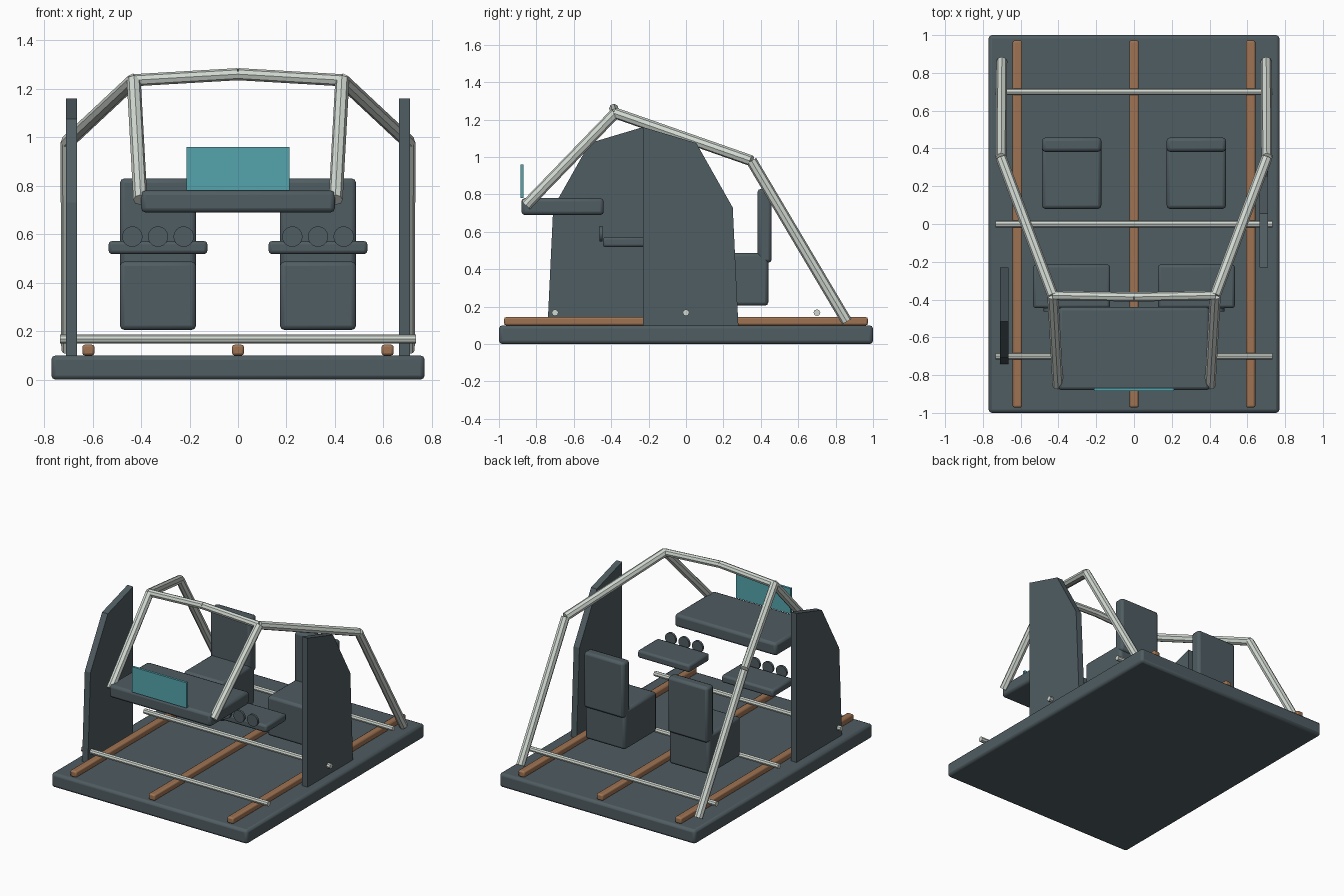
import bpy
import bmesh
import math
from mathutils import Vector

cube = bpy.data.objects.get("Cube")
if cube:
    bpy.data.objects.remove(cube, do_unlink=True)


def material(name, rgb):
    m = bpy.data.materials.new(name)
    m.use_nodes = True
    m.diffuse_color = (*rgb, 1)
    m.node_tree.nodes["Principled BSDF"].inputs["Base Color"].default_value = (*rgb, 1)
    return m


slate = material("slate", (0.08, 0.109, 0.122))
copper = material("copper", (0.342, 0.171, 0.084))
steel = material("pale_steel", (0.63, 0.68, 0.63))
teal = material("teal_glass", (0.089, 0.376, 0.418))


def add_object(name, bm, mat):
    bmesh.ops.recalc_face_normals(bm, faces=bm.faces)
    mesh = bpy.data.meshes.new(name)
    bm.to_mesh(mesh)
    bm.free()
    mesh.materials.append(mat)
    ob = bpy.data.objects.new(name, mesh)
    bpy.context.collection.objects.link(ob)
    return ob


def box(name, low, high, mat, bevel=0.0):
    """Box between two corners, with optional rounded edges."""
    low, high = Vector(low), Vector(high)
    bm = bmesh.new()
    bmesh.ops.create_cube(bm, size=1)
    bmesh.ops.scale(bm, vec=high - low, verts=bm.verts)
    bmesh.ops.translate(bm, vec=(low + high) / 2, verts=bm.verts)
    ob = add_object(name, bm, mat)
    if bevel:
        mod = ob.modifiers.new("Rounded edges", "BEVEL")
        mod.width = bevel
        mod.segments = 2
    return ob


def tube(name, start, end, radius, mat, sides=8):
    """Straight tube between two points."""
    start, end = Vector(start), Vector(end)
    axis = end - start
    bm = bmesh.new()
    bmesh.ops.create_cone(bm, cap_ends=True, segments=sides, radius1=radius,
                          radius2=radius, depth=axis.length)
    bmesh.ops.rotate(bm, verts=bm.verts,
                     matrix=axis.to_track_quat("Z", "Y").to_matrix())
    bmesh.ops.translate(bm, vec=(start + end) / 2, verts=bm.verts)
    return add_object(name, bm, mat)


def side_panel(name, x, direction):
    """Flat plate cut to a sloping profile, running forward or backward."""
    profile = [(0, 0.1), (0, 1.16), (0.285, 1.075), (0.48, 0.73), (0.51, 0.1)]
    bm = bmesh.new()
    face = bm.faces.new([bm.verts.new((x - 0.0225, -0.23 + direction * y, z))
                         for y, z in profile])
    moved = bmesh.ops.extrude_face_region(bm, geom=[face])["geom"]
    bmesh.ops.translate(bm, vec=(0.045, 0, 0),
                        verts=[v for v in moved if isinstance(v, bmesh.types.BMVert)])
    return add_object(name, bm, slate)


# Floor, runners and cross bars
box("floor", (-0.77, -1, 0), (0.77, 1, 0.1), slate, 0.018)
for label, x in (("right", -0.617), ("middle", 0), ("left", 0.617)):
    box(f"{label}_runner", (x - 0.025, -0.972, 0.1), (x + 0.025, 0.972, 0.144), copper, 0.01)
for label, y in (("front", -0.7), ("middle", 0), ("rear", 0.7)):
    tube(f"{label}_cross_bar", (-0.734, y, 0.168), (0.734, y, 0.168), 0.018, steel)

# Staggered side panels
side_panel("left_panel", 0.686, 1)
side_panel("right_panel", -0.686, -1)

# Dashboard and screen
box("dashboard", (-0.4, -0.88, 0.69), (0.4, -0.44, 0.78), slate, 0.018)
box("screen", (-0.213, -0.885, 0.78), (0.213, -0.868, 0.96), teal)

# Mirrored parts
for label, side in (("left", 1), ("right", -1)):
    # Roll cage tubes
    path = [(0.403 * side, -0.855, 0.742), (0.43 * side, -0.378, 1.235),
            (0.703 * side, 0.35, 0.98), (0.7 * side, 0.86, 0.12)]
    for part, a, b in zip(("front", "roof", "rear"), path, path[1:]):
        tube(f"{label}_{part}_tube", a, b, 0.029, steel)
    tube(f"{label}_top_tube", path[1], (0, -0.386, 1.26), 0.025, steel)

    # Seat
    c = 0.33 * side
    box(f"{label}_seat", (c - 0.157, 0.08, 0.205), (c + 0.157, 0.44, 0.487), slate, 0.018)
    box(f"{label}_backrest", (c - 0.157, 0.382, 0.435), (c + 0.157, 0.458, 0.83), slate, 0.018)

    # Instrument shelf with three dials
    box(f"{label}_shelf", (c - 0.204, -0.445, 0.518), (c + 0.204, -0.215, 0.572), slate, 0.014)
    for i in (-1, 0, 1):
        x = c + 0.106 * i
        dial = tube(f"{label}_dial_{i + 2}", (x, -0.462, 0.59), (x, -0.446, 0.59),
                    0.042, slate, 24)

# Smooth the rounded parts, keeping hard edges
for ob in bpy.context.collection.objects:
    if ob.type == "MESH" and (ob.modifiers or "dial" in ob.name):
        bpy.ops.object.select_all(action="DESELECT")
        ob.select_set(True)
        bpy.context.view_layer.objects.active = ob
        bpy.ops.object.shade_smooth_by_angle(angle=math.radians(35))
